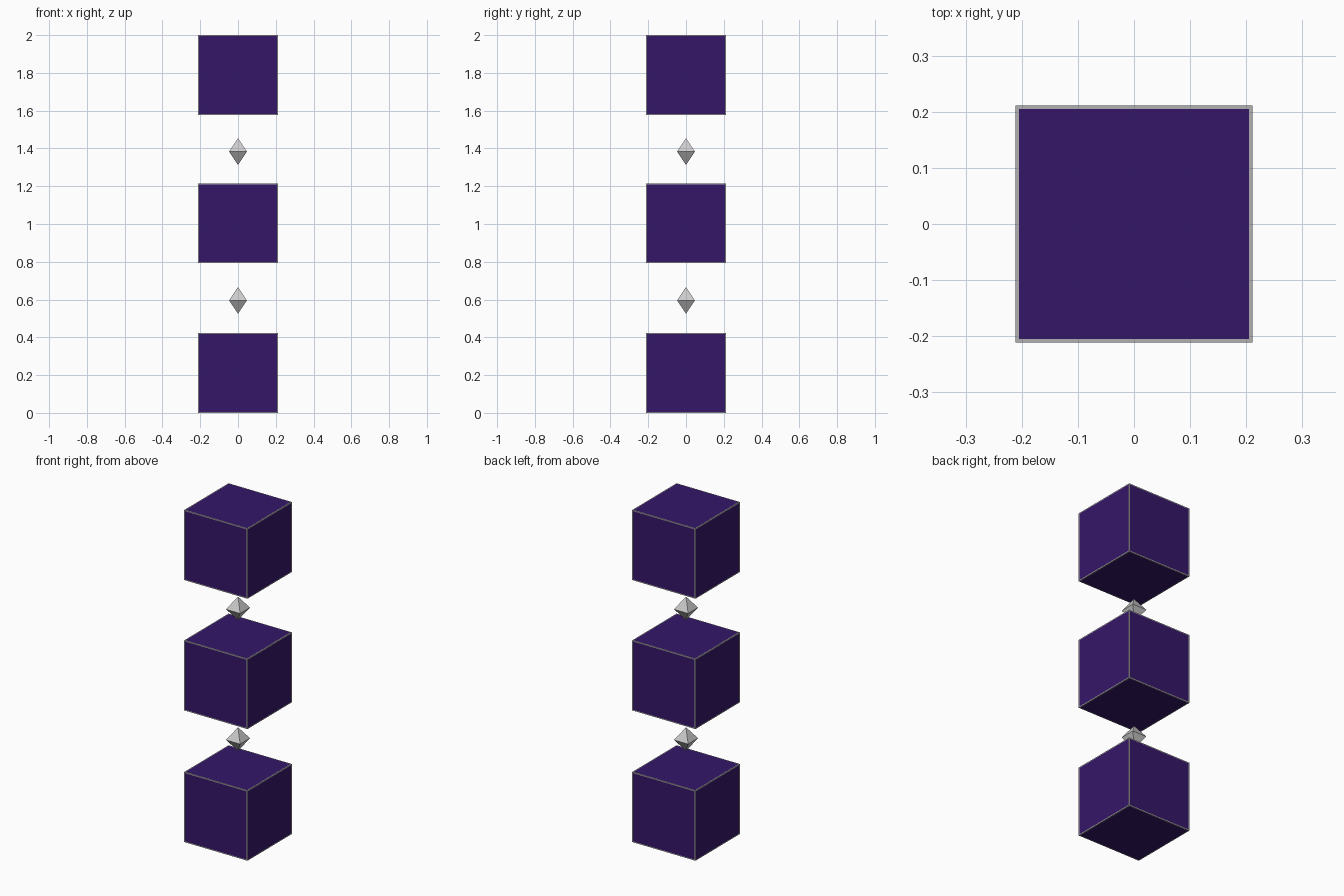
import bpy, bmesh
from math import radians
from mathutils import Matrix

if "Cube" in bpy.data.objects:
    bpy.data.objects.remove(bpy.data.objects["Cube"])

SIZE, BORDER = 0.422, 0.008      # cube edge length, grey frame width
GEM_HALF, GEM_H = 0.047, 0.071   # gem half width and half height

frame_mat = bpy.data.materials.new("grey_frame")
frame_mat.diffuse_color = (0.45, 0.44, 0.44, 1)
frame_mat.use_nodes = True
frame_mat.node_tree.nodes["Principled BSDF"].inputs["Base Color"].default_value = frame_mat.diffuse_color
panel_mat = bpy.data.materials.new("purple_panel")
panel_mat.diffuse_color = (0.035, 0.008, 0.14, 1)
panel_mat.use_nodes = True
panel_mat.node_tree.nodes["Principled BSDF"].inputs["Base Color"].default_value = panel_mat.diffuse_color


def finish(name, bm, z, mats=()):
    mesh = bpy.data.meshes.new(name)
    bm.to_mesh(mesh)
    bm.free()
    for m in mats:
        mesh.materials.append(m)
    ob = bpy.data.objects.new(name, mesh)
    ob.location.z = z
    bpy.context.collection.objects.link(ob)


# Cube with a thin grey border framing a purple panel on each side
def framed_cube(name, z):
    bm = bmesh.new()
    bmesh.ops.create_cube(bm, size=SIZE)
    panels = bm.faces[:]
    bmesh.ops.inset_individual(bm, faces=panels, thickness=BORDER)
    for f in panels:
        f.material_index = 1
    finish(name, bm, z, (frame_mat, panel_mat))


# Eight-sided gem: two square pyramids base to base
def gem(name, z):
    bm = bmesh.new()
    ring = [bm.verts.new((x * GEM_HALF, y * GEM_HALF, 0))
            for x, y in ((-1, -1), (1, -1), (1, 1), (-1, 1))]
    top = bm.verts.new((0, 0, GEM_H))
    bottom = bm.verts.new((0, 0, -GEM_H))
    for i in range(4):
        a, b = ring[i], ring[(i + 1) % 4]
        bm.faces.new((a, b, top))
        bm.faces.new((b, a, bottom))
    finish(name, bm, z)


for name, z in (("lower_cube", SIZE / 2), ("middle_cube", 1.004), ("upper_cube", 2 - SIZE / 2)):
    framed_cube(name, z)
for name, z in (("lower_gem", 0.596), ("upper_gem", 1.383)):
    gem(name, z)
